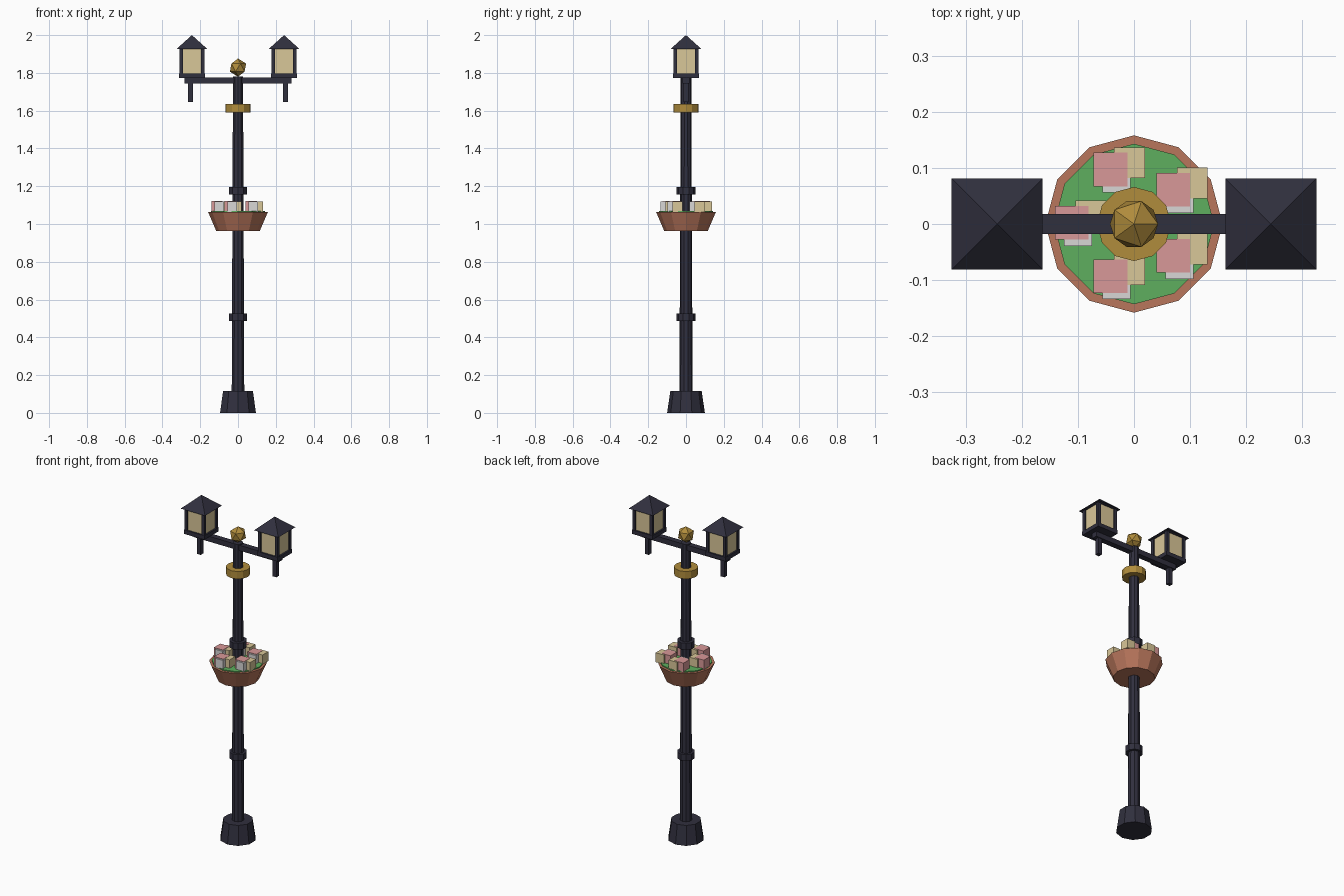
import bpy, bmesh, math
from mathutils import Matrix

if "Cube" in bpy.data.objects:
    bpy.data.objects.remove(bpy.data.objects["Cube"])


def material(name, rgb):
    m = bpy.data.materials.new(name)
    m.diffuse_color = (*rgb, 1)
    m.use_nodes = True
    m.node_tree.nodes["Principled BSDF"].inputs["Base Color"].default_value = m.diffuse_color
    return m


IRON = material("dark_iron", (0.030, 0.029, 0.048))
GOLD = material("aged_gold", (0.434, 0.262, 0.045))
CLAY = material("terracotta", (0.479, 0.181, 0.107))
LEAF = material("leaf_green", (0.112, 0.429, 0.112))
CREAM = material("warm_cream", (0.694, 0.570, 0.314))
PINK = material("petal_pink", (0.694, 0.314, 0.314))
WHITE = material("petal_white", (0.690, 0.680, 0.670))


def finish(name, bm, mat):
    bmesh.ops.recalc_face_normals(bm, faces=bm.faces)
    me = bpy.data.meshes.new(name)
    bm.to_mesh(me)
    bm.free()
    me.materials.append(mat)
    ob = bpy.data.objects.new(name, me)
    bpy.context.collection.objects.link(ob)
    return ob


def box(name, center, size, mat):
    bm = bmesh.new()
    bmesh.ops.create_cube(bm, size=1, matrix=Matrix.Translation(center) @ Matrix.Diagonal((*size, 1)))
    return finish(name, bm, mat)


def turned(name, profile, sides, mat):
    """Solid of revolution from (radius, z) points, capped at both ends."""
    bm = bmesh.new()
    rings = []
    for r, z in profile:
        rings.append([bm.verts.new((r * math.sin(math.tau * i / sides),
                                    r * math.cos(math.tau * i / sides), z)) for i in range(sides)])
    for a, b in zip(rings, rings[1:]):
        for i in range(sides):
            j = (i + 1) % sides
            bm.faces.new((a[i], a[j], b[j], b[i]))
    bm.faces.new(rings[0])
    bm.faces.new(rings[-1])
    return finish(name, bm, mat)


# Post: foot, tapering pole and collars
turned("foot", [(0.10, 0), (0.083, 0.115)], 10, IRON)
turned("pole", [(0.035, 0.10), (0.028, 1.78)], 10, IRON)
turned("lower_collar", [(0.049, 0.487), (0.049, 0.525)], 10, IRON)
turned("upper_collar", [(0.049, 1.155), (0.049, 1.195)], 10, IRON)
turned("gold_collar", [(0.066, 1.59), (0.066, 1.635)], 12, GOLD)

# Finial
bm = bmesh.new()
bmesh.ops.create_icosphere(bm, subdivisions=1, radius=0.048, matrix=Matrix.Translation((0, 0, 1.828)))
finish("finial", bm, GOLD)

# Flower basket
turned("basket", [(0.115, 0.963), (0.158, 1.063)], 12, CLAY)
turned("foliage", [(0.143, 1.03), (0.143, 1.069)], 12, LEAF)

# Five flower clusters of three overlapping blocks
for i in range(5):
    a = math.radians(36 + 72 * i)
    x, y = 0.1 * math.cos(a), 0.1 * math.sin(a)
    box(f"pink_flower_{i}", (x - 0.011, y + 0.002, 1.091), (0.06, 0.06, 0.06), PINK)
    box(f"white_flower_{i}", (x, y - 0.014, 1.091), (0.05, 0.05, 0.055), WHITE)
    box(f"cream_flower_{i}", (x + 0.023, y + 0.014, 1.091), (0.055, 0.055, 0.057), CREAM)

# Cross arm
box("cross_arm", (0, 0, 1.759), (0.566, 0.035, 0.032), IRON)

# Lanterns, one on each end of the arm
for side, s in (("left", -1), ("right", 1)):
    cx = 0.244 * s
    box(f"{side}_drop_bracket", (0.252 * s, 0, 1.70), (0.025, 0.025, 0.11), IRON)
    box(f"{side}_lantern_base", (cx, 0, 1.786), (0.136, 0.136, 0.024), IRON)
    box(f"{side}_lantern_glass", (cx, 0, 1.862), (0.116, 0.116, 0.13), CREAM)
    for k in range(4):
        px, py = (-1, 1)[k % 2], (-1, 1)[k // 2]
        box(f"{side}_lantern_post_{k}", (cx + 0.057 * px, 0.057 * py, 1.862),
            (0.018, 0.018, 0.132), IRON)
    # Pyramid roof
    bm = bmesh.new()
    bmesh.ops.create_cone(bm, cap_ends=True, segments=4, radius1=0.081 * math.sqrt(2), radius2=0, depth=0.073,
                          matrix=Matrix.Translation((cx, 0, 1.9635)) @ Matrix.Rotation(math.pi / 4, 4, 'Z'))
    bmesh.ops.remove_doubles(bm, verts=bm.verts, dist=1e-5)
    finish(f"{side}_lantern_roof", bm, IRON)
